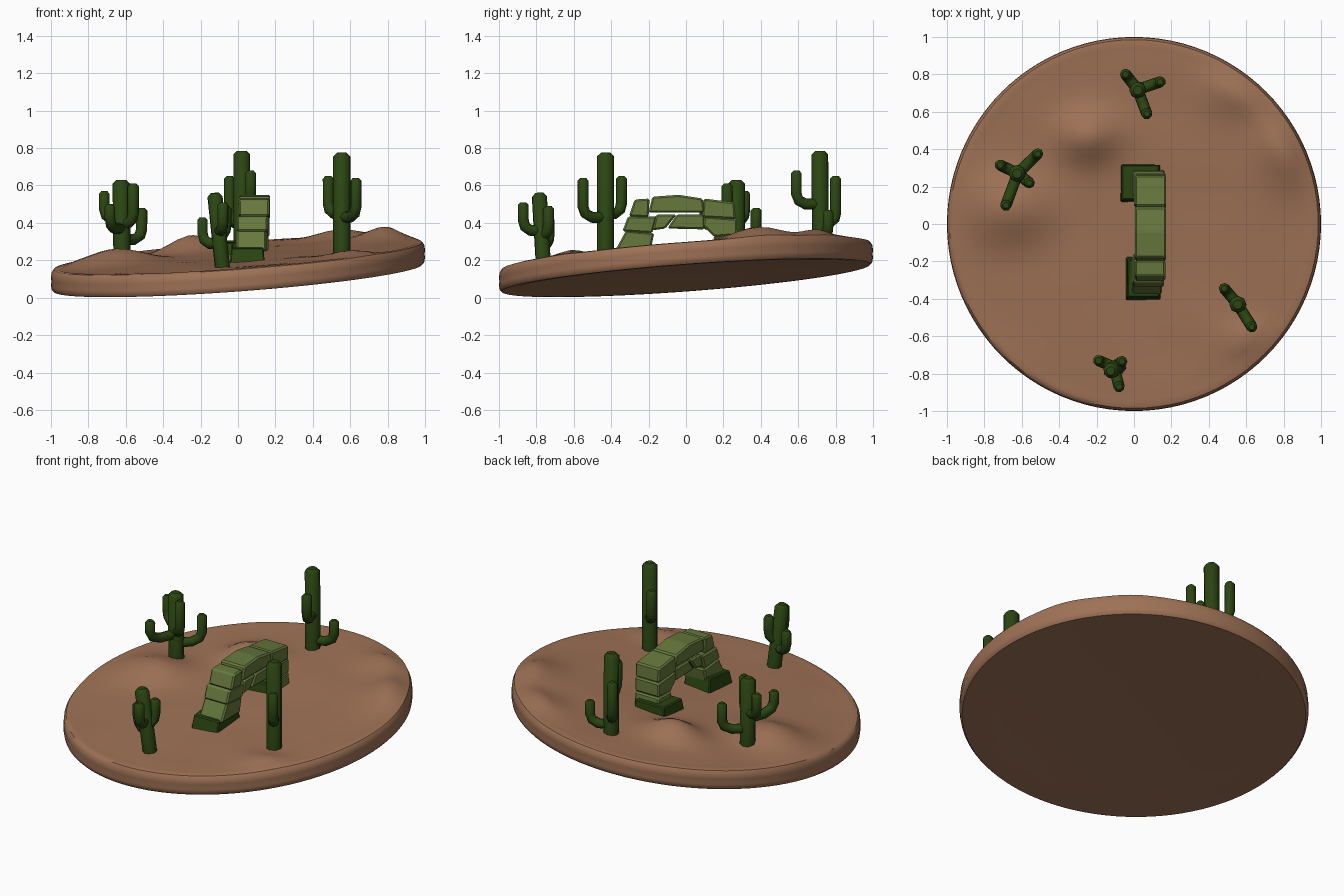
import bpy, bmesh, math
from mathutils import Vector, noise

if "Cube" in bpy.data.objects:
    bpy.data.objects.remove(bpy.data.objects["Cube"])


def material(name, rgb):
    m = bpy.data.materials.new(name)
    m.diffuse_color = (*rgb, 1)
    m.use_nodes = True
    m.node_tree.nodes["Principled BSDF"].inputs["Base Color"].default_value = m.diffuse_color
    return m


SAND = material("sand_brown", (0.345, 0.168, 0.093))
CACTUS = material("cactus_green", (0.024, 0.060, 0.006))
STONE = material("mossy_stone", (0.135, 0.19, 0.047))


def finish(bm, name, mat, smooth=None):
    bmesh.ops.recalc_face_normals(bm, faces=bm.faces)
    me = bpy.data.meshes.new(name)
    bm.to_mesh(me)
    bm.free()
    me.materials.append(mat)
    ob = bpy.data.objects.new(name, me)
    bpy.context.collection.objects.link(ob)
    if smooth:
        shade(ob, smooth)
    return ob


def shade(ob, angle):
    bpy.ops.object.select_all(action='DESELECT')
    ob.select_set(True)
    bpy.context.view_layer.objects.active = ob
    bpy.ops.object.shade_smooth_by_angle(angle=math.radians(angle))


# ---- tilted sand disc with dunes ----
def plane(x, y):
    return 0.106 + 0.074 * x + 0.074 * y


DUNES = [  # x, y, radius x, radius y, height
    (0.84, 0.42, 0.18, 0.20, 0.075), (0.60, 0.72, 0.22, 0.14, 0.055),
    (-0.25, 0.47, 0.16, 0.13, 0.09), (-0.66, 0.08, 0.21, 0.18, 0.075),
    (0.62, -0.62, 0.15, 0.10, 0.035)]


def dune_height(x, y):
    h = sum(a * math.exp(-((x - cx) / rx) ** 2 - ((y - cy) / ry) ** 2)
            for cx, cy, rx, ry, a in DUNES)
    h += 0.010 * noise.noise(Vector((x * 3, y * 3, 0.4)))
    r = math.hypot(x, y)
    return h * min(1, max(0.2, (1.0 - r) / 0.12))


SEG = 96
# (radius, height above the tilted plane, is top surface)
profile = [(r, 0.03 * (1 - (r / 0.95) ** 2), False) for r in (0.3, 0.6, 0.8, 0.95)]
profile += [(0.985, 0.0, False), (0.996, 0.012, False), (1.0, 0.035, False),
            (0.997, 0.055, False), (1.0, 0.07, False), (0.997, 0.10, False),
            (0.985, 0.117, True), (0.965, 0.121, True)]
profile += [(0.94 - 0.04 * i, 0.119, True) for i in range(23)]

bm = bmesh.new()
rings = []
for r, h, top in profile:
    ring = []
    for k in range(SEG):
        a = 2 * math.pi * k / SEG
        x, y = r * math.cos(a), r * math.sin(a)
        lift = dune_height(x, y) if top else 0
        ring.append(bm.verts.new((x, y, plane(x, y) + h + lift)))
    rings.append(ring)
for a, b in zip(rings, rings[1:]):
    for k in range(SEG):
        n = (k + 1) % SEG
        bm.faces.new((a[k], a[n], b[n], b[k]))
for ring in (rings[0], rings[-1]):
    bm.faces.new(ring)
finish(bm, "sand_base", SAND, 40)


# ---- cacti: faceted tubes swept along a path ----
def tube(name, points, radius):
    cu = bpy.data.curves.new(name, 'CURVE')
    cu.dimensions = '3D'
    cu.bevel_depth = radius
    cu.bevel_resolution = 2
    cu.use_fill_caps = True
    sp = cu.splines.new('POLY')
    sp.points.add(len(points) - 1)
    for p, (co, w) in zip(sp.points, points):
        p.co = (*co, 1)
        p.radius = w
    ob = bpy.data.objects.new(name, cu)
    bpy.context.collection.objects.link(ob)
    ob.data.materials.append(CACTUS)
    bpy.ops.object.select_all(action='DESELECT')
    ob.select_set(True)
    bpy.context.view_layer.objects.active = ob
    bpy.ops.object.convert(target='MESH')
    bpy.ops.object.shade_smooth_by_angle(angle=math.radians(50))


def cactus(name, base, top, radius, arms):
    b, t = Vector(base), Vector(top)
    up = (t - b).normalized()
    tube(name + "_trunk", [(b, 1), (t - up * 0.02, 1), (t, 0.55)], radius)
    for i, (x, y, z0, z1) in enumerate(arms):
        root = b.lerp(t, (z0 - b.z) / (t.z - b.z))
        out = Vector((x, y, z0))
        d = Vector((x - root.x, y - root.y, 0))
        root.z = z0
        pts = [(root, 1), (root + d * 0.6, 1),
               (root + d * 0.9 + Vector((0, 0, 0.02)), 1),
               (out + Vector((0, 0, 0.055)), 1),
               (Vector((x, y, z1 - 0.015)), 1), (Vector((x, y, z1)), 0.55)]
        tube(f"{name}_arm_{i + 1}", pts, 0.03)


# arms: end x, end y, height at trunk, top height
cactus("back_cactus", (0.02, 0.72, 0.24), (0.02, 0.715, 0.785), 0.045,
       [(-0.045, 0.80, 0.40, 0.65), (0.14, 0.76, 0.33, 0.47), (0.068, 0.59, 0.50, 0.68)])
cactus("left_cactus", (-0.62, 0.27, 0.19), (-0.625, 0.27, 0.63), 0.046,
       [(-0.715, 0.315, 0.42, 0.57), (-0.515, 0.375, 0.31, 0.48),
        (-0.685, 0.10, 0.37, 0.50), (-0.56, 0.22, 0.40, 0.61)])
cactus("front_cactus", (-0.08, -0.76, 0.13), (-0.125, -0.785, 0.56), 0.042,
       [(-0.19, -0.73, 0.29, 0.43), (-0.08, -0.87, 0.36, 0.51), (-0.065, -0.735, 0.34, 0.49)])
cactus("right_cactus", (0.555, -0.43, 0.2), (0.555, -0.43, 0.775), 0.046,
       [(0.483, -0.345, 0.45, 0.65), (0.63, -0.55, 0.43, 0.64)])


# ---- stone arch: side outlines in (y, z), extruded along x ----
def block(name, outline, x0, x1, mat, bevel=0.01, lean=0.0):
    bm = bmesh.new()
    zm = min(z for _, z in outline)
    a = [bm.verts.new((x0 + lean * (z - zm), y, z)) for y, z in outline]
    b = [bm.verts.new((x1 - lean * (z - zm), y, z)) for y, z in outline]
    bm.faces.new(a)
    bm.faces.new(b)
    n = len(a)
    for i in range(n):
        j = (i + 1) % n
        bm.faces.new((a[i], a[j], b[j], b[i]))
    bmesh.ops.bevel(bm, geom=bm.edges[:], offset=bevel, segments=1,
                    affect='EDGES', clamp_overlap=True)
    finish(bm, name, mat)


# dark footings
block("front_footing", [(-0.41, 0.17), (-0.17, 0.17), (-0.19, 0.29), (-0.39, 0.265)],
      -0.045, 0.145, CACTUS, 0.006, 0.1)
block("back_footing", [(0.11, 0.18), (0.32, 0.18), (0.315, 0.305), (0.13, 0.295)],
      -0.075, 0.145, CACTUS, 0.006, 0.08)

STONES = [
    ("front_foot_stone", [(-0.38, 0.25), (-0.19, 0.25), (-0.17, 0.345), (-0.32, 0.36)], -0.01, 0.15),
    ("front_leg_stone", [(-0.34, 0.355), (-0.18, 0.345), (-0.155, 0.435), (-0.31, 0.435)], -0.005, 0.16),
    ("front_shoulder_stone", [(-0.305, 0.435), (-0.20, 0.43), (-0.195, 0.53), (-0.275, 0.525)], 0.005, 0.168),
    ("inner_front_stone", [(-0.18, 0.36), (-0.11, 0.37), (-0.05, 0.445), (-0.16, 0.445)], 0.005, 0.162),
    ("inner_middle_stone", [(-0.10, 0.37), (0.10, 0.365), (0.10, 0.445), (-0.05, 0.445)], 0.01, 0.162),
    ("crown_stone", [(-0.20, 0.455), (0.10, 0.455), (0.09, 0.53), (-0.04, 0.55), (-0.18, 0.54)], 0.005, 0.172),
    ("back_shoulder_stone", [(0.085, 0.43), (0.265, 0.42), (0.26, 0.51), (0.095, 0.53)], 0.005, 0.172),
    ("back_leg_stone", [(0.15, 0.325), (0.275, 0.335), (0.272, 0.422), (0.10, 0.435), (0.09, 0.385)], 0.0, 0.168),
    ("back_foot_stone", [(0.165, 0.25), (0.29, 0.25), (0.28, 0.335), (0.145, 0.33)], -0.005, 0.162),
]
for name, outline, x0, x1 in STONES:
    block(name, outline, x0, x1, STONE, 0.009)
